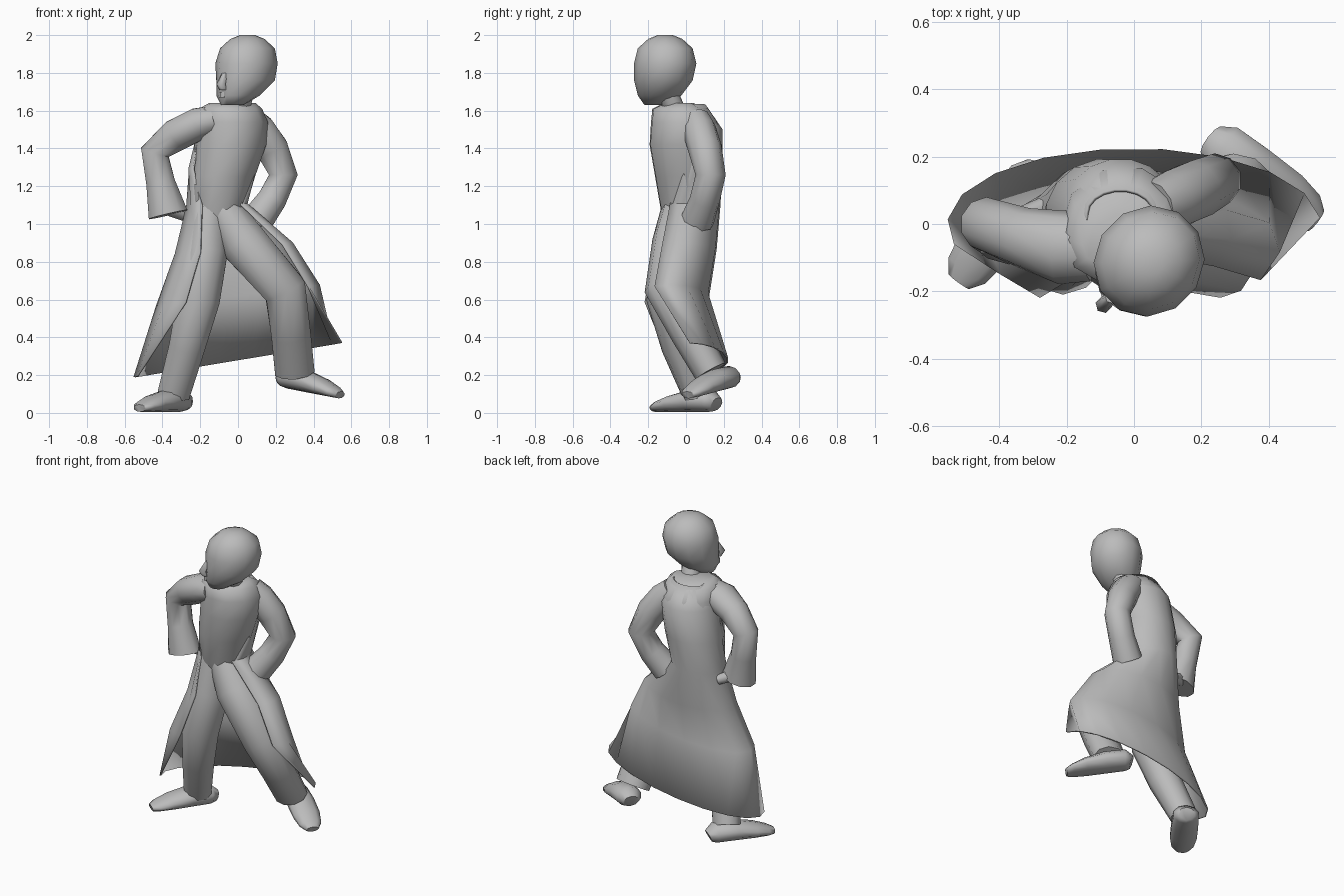
import bpy
import bmesh
from math import cos, sin, pi, radians
from mathutils import Vector

cube = bpy.data.objects.get("Cube")
if cube:
    bpy.data.objects.remove(cube, do_unlink=True)

# One plain grey for the whole figure
grey = bpy.data.materials.new("plain grey")
grey.use_nodes = True
grey.diffuse_color = (0.5, 0.5, 0.5, 1)
grey.node_tree.nodes["Principled BSDF"].inputs["Base Color"].default_value = grey.diffuse_color

UP = Vector((0, 0, 1))
BACK = Vector((0, 1, 0))


def finish(name, bm, smooth_angle=60):
    """Turn a bmesh into a smooth shaded object with the grey material."""
    bmesh.ops.recalc_face_normals(bm, faces=bm.faces)
    mesh = bpy.data.meshes.new(name)
    bm.to_mesh(mesh)
    bm.free()
    mesh.materials.append(grey)
    obj = bpy.data.objects.new(name, mesh)
    bpy.context.collection.objects.link(obj)
    bpy.ops.object.select_all(action="DESELECT")
    obj.select_set(True)
    bpy.context.view_layer.objects.active = obj
    bpy.ops.object.shade_smooth_by_angle(angle=radians(smooth_angle))
    return obj


def bridge(bm, rows, closed):
    """Join neighbouring rows of vertices with quads."""
    count = len(rows[0])
    for low, high in zip(rows, rows[1:]):
        for i in range(count if closed else count - 1):
            j = (i + 1) % count
            bm.faces.new((low[i], low[j], high[j], high[i]))


def loft(name, sections, ref=BACK, level=False, sides=10):
    """Loft ellipses (x, y, z, half width, half depth) or circles (x, y, z, radius)."""
    bm = bmesh.new()
    centres = [Vector(section[:3]) for section in sections]
    rows = []
    for i, section in enumerate(sections):
        before = centres[max(i - 1, 0)]
        after = centres[min(i + 1, len(centres) - 1)]
        along = UP if level else (after - before).normalized()
        across = ref.cross(along).normalized()
        depth = along.cross(across)
        ring = []
        for k in range(sides):
            angle = 2 * pi * (k + 0.5) / sides
            offset = across * cos(angle) * section[3] + depth * sin(angle) * section[-1]
            ring.append(bm.verts.new(centres[i] + offset))
        rows.append(ring)
    bridge(bm, rows, True)
    bm.faces.new(rows[0])
    bm.faces.new(rows[-1])
    return finish(name, bm)


def shoe(name, heel, toe):
    """Loft a rounded shoe along its sole from heel to toe."""
    heel, toe = Vector(heel), Vector(toe)
    profile = [(0, .05, .04), (.1, .08, .06), (.4, .085, .06),
               (.7, .085, .045), (.9, .07, .03), (1, .04, .02)]
    sections = []
    for part, half_width, half_height in profile:
        centre = heel.lerp(toe, part) + UP * (half_height + 0.005)
        sections.append((*centre, half_width, half_height))
    return loft(name, sections, UP)


def open_coat(name, rows, twist, slant, steps=10):
    """Sweep open elliptical arcs (x, y, z, half width, half depth, wrap) round the back."""
    bm = bmesh.new()
    grid = []
    for x, y, z, half_width, half_depth, wrap in rows:
        line = []
        for k in range(steps + 1):
            angle = radians(twist - wrap + (180 + 2 * wrap) * k / steps)
            side = half_width * cos(angle)
            line.append(bm.verts.new((x + side, y + half_depth * sin(angle), z + slant * side * half_width)))
        grid.append(line)
    bridge(bm, grid, False)
    obj = finish(name, bm)
    solid = obj.modifiers.new("cloth thickness", "SOLIDIFY")
    solid.thickness = 0.01
    solid.offset = 0
    return obj


def turned(degrees):
    """Backward direction after turning the figure about the vertical."""
    angle = radians(degrees)
    return Vector((-sin(angle), cos(angle), 0))


# Torso, turned a little to its left
loft("torso", [
    (-.1, 0, .96, .1),
    (-.11, .01, 1.08, .15),
    (-.08, 0, 1.25, .17),
    (-.04, -.01, 1.42, .19),
    (-.03, -.01, 1.54, .19, .18),
    (-.04, -.03, 1.61, .17, .15),
    (-.03, -.04, 1.64, .13, .07),
], turned(20), level=True)

# Neck and head, looking to the right
loft("neck", [(0, -.05, 1.58, .06), (.03, -.1, 1.7, .06)], level=True)
gaze = turned(-45)
loft("head", [
    (-.03, -.16, 1.63, .06),
    (0, -.14, 1.68, .11, .12),
    (.04, -.12, 1.76, .15, .16),
    (.045, -.11, 1.85, .16, .17),
    (.05, -.11, 1.93, .14, .15),
    (.05, -.11, 1.98, .09),
    (.05, -.11, 2, .04),
], gaze, level=True, sides=12)

# Face: nose and lips
loft("nose", [
    (-.07, -.22, 1.8, .015),
    (-.09, -.24, 1.74, .025),
    (-.08, -.23, 1.71, .02),
], gaze, level=True, sides=6)
loft("lips", [(-.08, -.21, 1.67, .02), (-.08, -.21, 1.7, .02)], gaze, level=True, sides=6)

# Sleeved arms, both bent with the fists on the hips
loft("right_arm", [
    (-.13, -.07, 1.55, .08, .1),
    (-.21, -.07, 1.53, .09, .11),
    (-.33, -.04, 1.47, .09),
    (-.44, 0, 1.38, .08),
    (-.41, -.02, 1.22, .08),
    (-.37, -.03, 1.05, .11, .09),
])
loft("left_arm", [
    (.06, .05, 1.55, .08),
    (.11, .07, 1.5, .09),
    (.18, .1, 1.4, .09),
    (.24, .13, 1.26, .08),
    (.18, .1, 1.13, .08),
    (.1, .06, 1.02, .09),
])
loft("right_hand", [(-.36, 0, 1.08, .04), (-.27, .05, 1.04, .03)])
loft("left_hand", [(.12, .07, 1.04, .04), (.07, .04, .98, .04)])

# Trouser legs
loft("right_leg", [
    (-.15, 0, 1.08, .1, .13),
    (-.17, -.05, .85, .12),
    (-.21, -.1, .6, .12, .11),
    (-.27, -.03, .35, .1),
    (-.34, .06, .1, .09, .08),
])
loft("left_leg", [
    (-.08, 0, 1.08, .1, .13),
    (.03, -.05, .9, .13),
    (.25, -.11, .65, .12, .11),
    (.28, .02, .42, .11, .1),
    (.3, .13, .22, .11, .09),
])

# Shoes
shoe("right_shoe", (-.28, .16, 0), (-.52, -.17, 0))
shoe("left_shoe", (.23, .25, .13), (.54, .01, .07))

# Long open coat, from the collar over the back to the slanting hem
open_coat("coat", [
    (-.04, .03, 1.63, .1, .07, 10),
    (-.04, .02, 1.5, .17, .17, 10),
    (-.08, .02, 1.3, .18, .17, 20),
    (-.11, .02, 1.1, .16, .16, 50),
    (-.02, -.02, .87, .31, .18, 45),
    (0, -.07, .62, .43, .19, 40),
    (0, 0, .28, .55, .22, 5),
], twist=10, slant=0.3)
